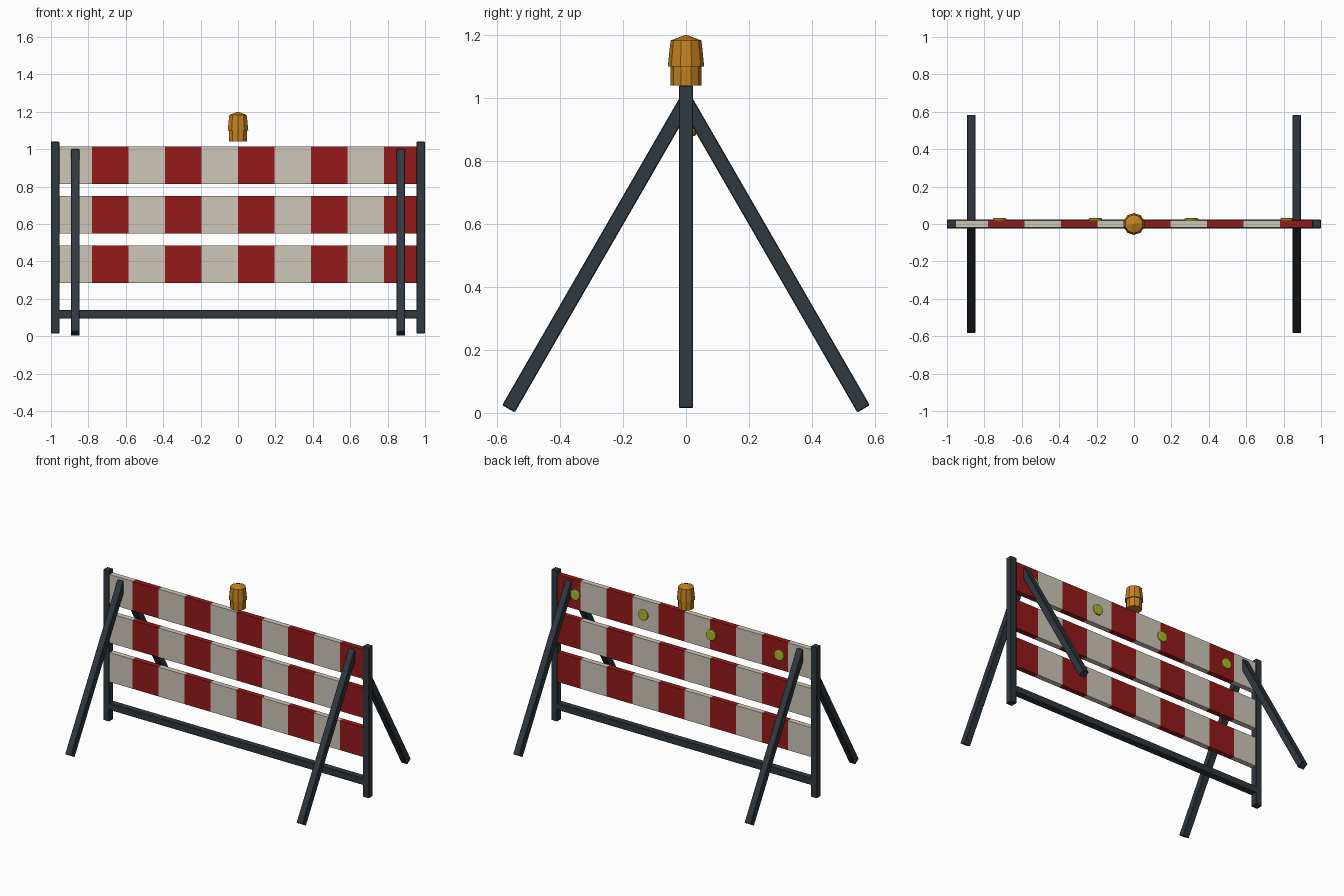
import bpy, bmesh, math
from mathutils import Matrix, Vector

if "Cube" in bpy.data.objects:
    bpy.data.objects.remove(bpy.data.objects["Cube"])


def material(name, rgb):
    m = bpy.data.materials.new(name)
    m.diffuse_color = (*rgb, 1)
    m.use_nodes = True
    m.node_tree.nodes["Principled BSDF"].inputs["Base Color"].default_value = m.diffuse_color
    return m


STEEL = material("dark_steel", (0.03, 0.04, 0.05))
RED = material("red_stripe", (0.30, 0.01, 0.01))
WHITE = material("white_stripe", (0.62, 0.57, 0.48))
AMBER = material("amber", (0.55, 0.22, 0.015))
LIME = material("lime_reflector", (0.40, 0.48, 0.02))


def finish(name, bm, *mats):
    bmesh.ops.recalc_face_normals(bm, faces=bm.faces)
    me = bpy.data.meshes.new(name)
    bm.to_mesh(me)
    bm.free()
    for m in mats:
        me.materials.append(m)
    ob = bpy.data.objects.new(name, me)
    bpy.context.collection.objects.link(ob)
    return ob


def bar(name, a, b, width=0.046):
    """Square tube from a to b with slightly softened edges."""
    a, b = Vector(a), Vector(b)
    d = b - a
    # keep the section square to the x axis where possible
    x = Vector((1, 0, 0)) if abs(d.x) < 1e-6 else Vector((0, 1, 0))
    z = d.normalized()
    rot = Matrix((x, z.cross(x), z)).transposed().to_4x4()
    bm = bmesh.new()
    bmesh.ops.create_cube(bm, size=1, matrix=Matrix.Translation((a + b) / 2) @ rot
                          @ Matrix.Diagonal((width, width, d.length, 1)))
    bmesh.ops.bevel(bm, geom=bm.edges[:], offset=0.003, segments=1, affect='EDGES')
    return finish(name, bm, STEEL)


def lathe(name, profile, sides, mat, matrix=Matrix(), phase=0.0):
    """Low-poly turned solid from (radius, height) pairs, capped at both ends."""
    bm = bmesh.new()
    rings = []
    for r, h in profile:
        rings.append([bm.verts.new(matrix @ Vector((
            r * math.cos(phase + math.tau * i / sides),
            r * math.sin(phase + math.tau * i / sides), h))) for i in range(sides)])
    for lo, hi in zip(rings, rings[1:]):
        for i in range(sides):
            j = (i + 1) % sides
            bm.faces.new((lo[i], lo[j], hi[j], hi[i]))
    bm.faces.new(rings[0][::-1])
    bm.faces.new(rings[-1])
    bmesh.ops.remove_doubles(bm, verts=bm.verts, dist=1e-5)
    return finish(name, bm, mat)


# Upright posts and splayed legs on both sides
for side, s in (("left", -1), ("right", 1)):
    bar(f"{side}_post", (s * 0.977, 0, 0.015), (s * 0.977, 0, 1.04))
    for face, f in (("front", -1), ("back", 1)):
        bar(f"{face}_{side}_leg", (s * 0.871, f * 0.564, 0.013), (s * 0.871, 0, 0.99))

# Bottom cross rail
bar("bottom_rail", (-0.965, 0, 0.118), (0.965, 0, 0.118))

# Three striped boards, ten alternating panels each
STRIPE = 0.195
for name, z in (("top", 0.915), ("middle", 0.65), ("bottom", 0.384)):
    bm = bmesh.new()
    for i in range(10):
        before = set(bm.faces)
        bmesh.ops.create_cube(bm, size=1, matrix=Matrix.Translation(((i - 4.5) * STRIPE, 0, z))
                              @ Matrix.Diagonal((STRIPE, 0.036, 0.2, 1)))
        for face in set(bm.faces) - before:
            face.material_index = i % 2
    finish(f"{name}_board", bm, WHITE, RED)

# Round reflectors on the back of the top board
for i in range(4):
    m = Matrix.Translation((-0.718 + i * 0.512, 0.014, 0.915)) @ Matrix.Rotation(-math.pi / 2, 4, 'X')
    lathe(f"reflector_{i + 1}", [(0.036, 0), (0.036, 0.014), (0.03, 0.018)], 12, LIME, m)

# Warning lamp: socket and flared lens with a shallow pointed top
lathe("lamp_socket", [(0.05, 1.04), (0.05, 1.105)], 10, AMBER, phase=math.pi / 2)
lathe("lamp_lens", [(0.058, 1.10), (0.049, 1.183), (0.004, 1.2)], 10, AMBER, phase=math.pi / 2)
